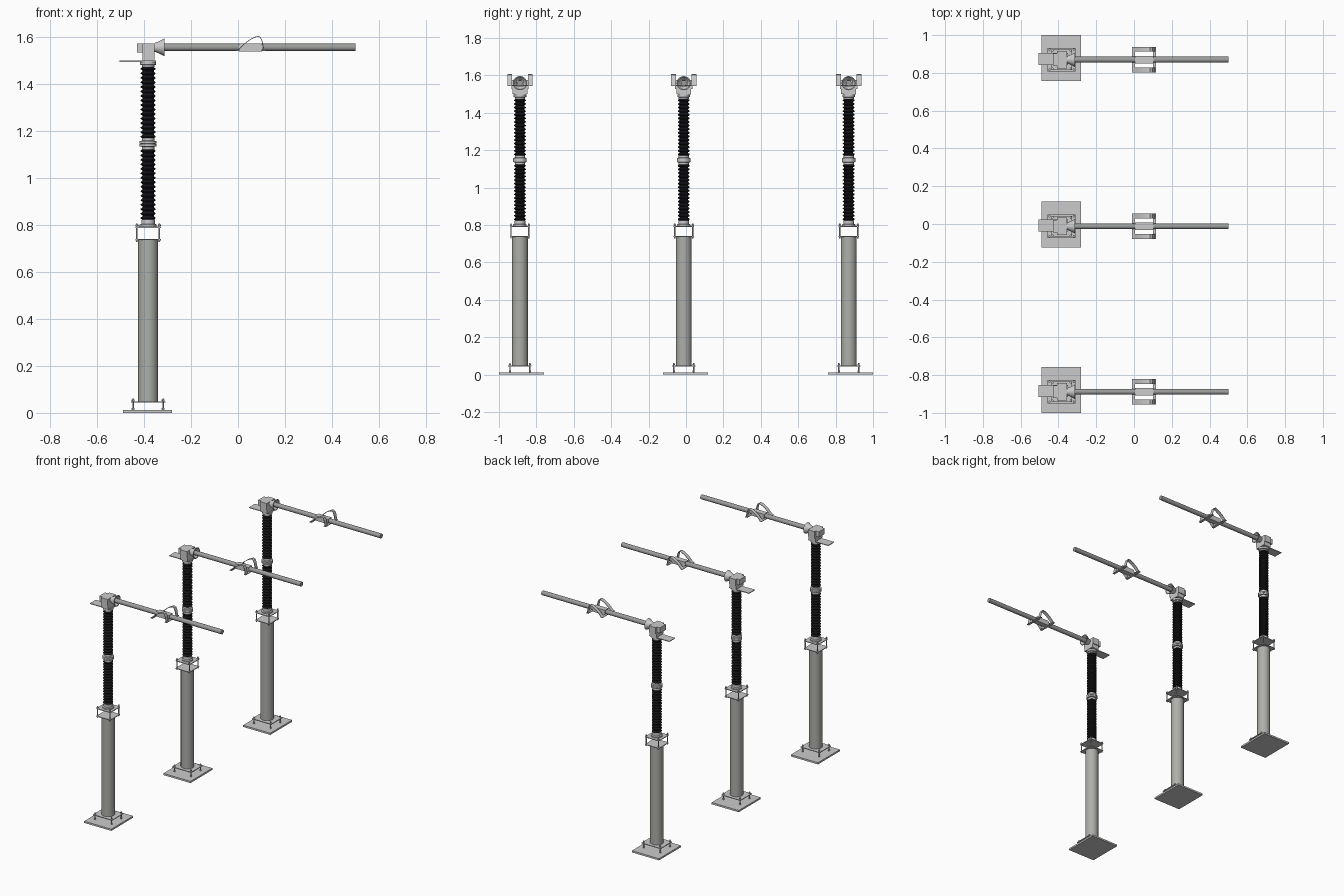
import bpy, bmesh, math
from mathutils import Matrix

if "Cube" in bpy.data.objects:
    bpy.data.objects.remove(bpy.data.objects["Cube"])


def material(name, r, g, b):
    m = bpy.data.materials.new(name)
    m.diffuse_color = (r, g, b, 1)
    m.use_nodes = True
    m.node_tree.nodes["Principled BSDF"].inputs["Base Color"].default_value = m.diffuse_color
    return m


STEEL = material("column_grey", 0.42, 0.43, 0.40)
TUBE = material("arm_grey", 0.33, 0.34, 0.33)
BLACK = material("insulator_black", 0.012, 0.012, 0.014)


def finish(name, bm, mat=None, smooth=False):
    bmesh.ops.recalc_face_normals(bm, faces=bm.faces)
    me = bpy.data.meshes.new(name)
    bm.to_mesh(me)
    bm.free()
    ob = bpy.data.objects.new(name, me)
    bpy.context.collection.objects.link(ob)
    if mat:
        me.materials.append(mat)
    if smooth:
        bpy.context.view_layer.objects.active = ob
        bpy.ops.object.select_all(action='DESELECT')
        ob.select_set(True)
        bpy.ops.object.shade_smooth_by_angle(angle=math.radians(35))
    return ob


def box(name, x, y, z, mat=None):
    """Box from (min, max) ranges."""
    bm = bmesh.new()
    bmesh.ops.create_cube(bm, size=1)
    for v in bm.verts:
        v.co = [r[0] if c < 0 else r[1] for c, r in zip(v.co, (x, y, z))]
    return finish(name, bm, mat)


def lathe(name, profile, loc, axis='Z', mat=None, n=24):
    """Closed turned part; profile is (radius, height) pairs."""
    bm = bmesh.new()
    rings = [[bm.verts.new((r * math.cos(2 * math.pi * i / n),
                            r * math.sin(2 * math.pi * i / n), h))
              for i in range(n)] for r, h in profile]
    for a, b in zip(rings, rings[1:]):
        for i in range(n):
            j = (i + 1) % n
            bm.faces.new((a[i], a[j], b[j], b[i]))
    bm.faces.new(rings[0])
    bm.faces.new(rings[-1])
    rot = Matrix.Rotation(math.pi / 2, 4, 'Y') if axis == 'X' else Matrix()
    bm.transform(Matrix.Translation(loc) @ rot)
    return finish(name, bm, mat, True)


def strip(name, pts, y0, y1, thick):
    """Bent sheet following xz points, spanning y0..y1."""
    bm = bmesh.new()
    rows = [(bm.verts.new((x, y0, z)), bm.verts.new((x, y1, z))) for x, z in pts]
    for a, b in zip(rows, rows[1:]):
        bm.faces.new((a[0], a[1], b[1], b[0]))
    ob = finish(name, bm)
    ob.modifiers.new("thickness", 'SOLIDIFY').thickness = thick
    return ob


def bolts(name, cx, cy, dx, dy, z0, z1):
    for sx in (-1, 1):
        for sy in (-1, 1):
            p = (cx + sx * dx, cy + sy * dy, 0)
            lathe(name, [(0.0035, z0), (0.0035, z1)], p, n=8)
            for z in (z0 + 0.007, z1 - 0.011):
                lathe(name + "_nut", [(0.0065, z), (0.0065, z + 0.006)], p, n=6)


def sheds(z0, z1, n=16):
    """Ribbed insulator outline."""
    s = (z1 - z0) / n
    prof = []
    for i in range(n):
        z = z0 + i * s
        prof += [(0.024, z), (0.032, z + 0.30 * s), (0.032, z + 0.45 * s), (0.024, z + 0.8 * s)]
    return prof + [(0.024, z1)]


X = -0.383     # post axis
ZA = 1.558     # arm axis height

for plate_y in (-0.879, -0.003, 0.879):
    y = plate_y - 0.009
    at = (X, y, 0)

    # base plate, anchor bolts and column
    box("base_plate", (-0.491, -0.281), (plate_y - 0.121, plate_y + 0.121), (0, 0.012))
    bolts("anchor_bolt", X, y, 0.064, 0.053, 0.008, 0.062)
    box("column_foot_plate", (X - 0.074, X + 0.074), (y - 0.063, y + 0.063), (0.044, 0.049))
    lathe("column", [(0.0425, 0.047), (0.0425, 0.738)], at, mat=STEEL, n=32)

    # pair of mounting plates on spacer bolts
    for z in (0.736, 0.789):
        box("mounting_plate", (X - 0.054, X + 0.054), (y - 0.054, y + 0.054), (z, z + 0.005))
    bolts("spacer_bolt", X, y, 0.048, 0.048, 0.728, 0.808)

    # stacked insulators with metal fittings
    lathe("lower_fitting", [(0.036, 0.794), (0.036, 0.802), (0.029, 0.806), (0.029, 0.825)], at)
    lathe("lower_insulator", sheds(0.823, 1.128), at, mat=BLACK)
    lathe("middle_fitting", [(0.027, 1.122), (0.027, 1.134), (0.036, 1.136), (0.036, 1.146),
                             (0.032, 1.147), (0.036, 1.148), (0.036, 1.158), (0.027, 1.160),
                             (0.027, 1.172)], at)
    lathe("upper_insulator", sheds(1.170, 1.478), at, mat=BLACK)
    lathe("top_fitting", [(0.027, 1.474), (0.027, 1.482), (0.034, 1.484), (0.034, 1.497)], at)

    # terminal plate and contact head
    box("terminal_plate", (-0.505, X + 0.034), (y - 0.028, y + 0.036), (1.496, 1.501))
    box("head_pedestal", (X - 0.024, X + 0.028), (y - 0.04, y + 0.04), (1.501, 1.535))
    box("head_block", (X - 0.024, X + 0.028), (y - 0.046, y + 0.046), (1.528, 1.574))
    box("head_rear_block", (-0.430, X - 0.02), (y - 0.032, y + 0.032), (1.535, 1.574))

    # flared socket and arm tube
    lathe("arm_socket", [(0.019, -0.356), (0.022, -0.345), (0.038, -0.313), (0.033, -0.313),
                         (0.017, -0.335)], (0, y, ZA), 'X')
    lathe("arm", [(0.0155, -0.36), (0.0155, 0.501)], (0, y, ZA), 'X', TUBE)

    # contact frame with curved side horns
    horn = [(-0.004, 1.547), (0.006, 1.553), (0.025, 1.573), (0.048, 1.590), (0.070, 1.602),
            (0.086, 1.607), (0.097, 1.601), (0.104, 1.585), (0.109, 1.563), (0.112, 1.547)]
    for s in (-1, 1):
        strip("contact_horn", horn, y + s * 0.042, y + s * 0.067, 0.003)
    for x0 in (-0.010, 0.101):
        box("contact_cross_bar", (x0, x0 + 0.016), (y - 0.067, y + 0.067), (1.543, 1.547))
    box("contact_saddle", (0.004, 0.102), (y - 0.019, y + 0.019), (1.541, 1.575))
